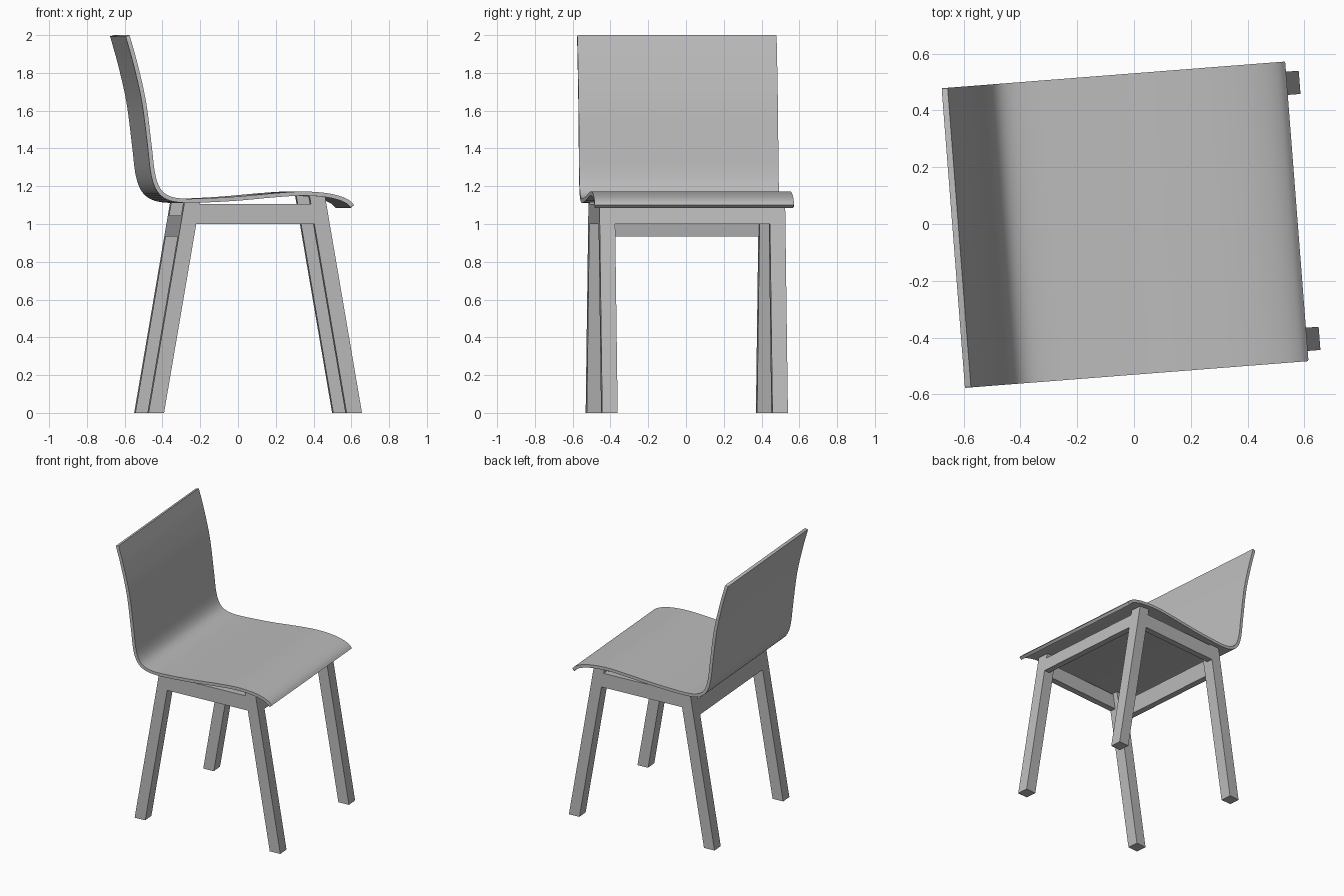
import bpy, bmesh, math
from mathutils import Vector

cube = bpy.data.objects.get("Cube")
if cube:
    bpy.data.objects.remove(cube, do_unlink=True)

TURN = math.radians(4.45)   # the whole chair is turned slightly about z
LEAN = 0.171                # leg slope, x per unit of height
HALF = 0.041                # half thickness of a leg
LEG_Y = 0.452               # leg centre line
OUT_Y = LEG_Y + HALF        # outer side face
RAIL = 0.045                # rail thickness

grey = bpy.data.materials.new("plain grey")
grey.use_nodes = True
colour = (0.5, 0.5, 0.5, 1)
grey.diffuse_color = colour
grey.node_tree.nodes["Principled BSDF"].inputs["Base Color"].default_value = colour


def add_object(name, bm):
    bmesh.ops.recalc_face_normals(bm, faces=bm.faces)
    mesh = bpy.data.meshes.new(name)
    bm.to_mesh(mesh)
    bm.free()
    mesh.materials.append(grey)
    obj = bpy.data.objects.new(name, mesh)
    obj.rotation_euler.z = TURN
    bpy.context.collection.objects.link(obj)
    return obj


def bar(name, x_low, x_high, y0, y1, z0, z1):
    """Leaning bar; x_low and x_high give the two x limits at any height."""
    bm = bmesh.new()
    rings = []
    for z in (z0, z1):
        a, b = x_low(z), x_high(z)
        rings.append([bm.verts.new((x, y, z))
                      for x, y in ((a, y0), (b, y0), (b, y1), (a, y1))])
    low, high = rings
    bm.faces.new(low)
    bm.faces.new(high)
    for i in range(4):
        j = (i + 1) % 4
        bm.faces.new((low[i], low[j], high[j], high[i]))
    return add_object(name, bm)


def front_x(offset):
    return lambda z: 0.579 - LEAN * z + offset


def back_x(offset):
    return lambda z: -0.472 + LEAN * z + offset


# Legs and side rails
for side, s in (("left", 1), ("right", -1)):
    y0, y1 = s * LEG_Y - HALF, s * LEG_Y + HALF
    bar(f"front_leg_{side}", front_x(-HALF), front_x(HALF), y0, y1, 0, 1.152)
    bar(f"back_leg_{side}", back_x(-HALF), back_x(HALF), y0, y1, 0, 1.118)
    ry = sorted((s * OUT_Y, s * (OUT_Y - RAIL)))
    bar(f"side_rail_{side}", back_x(HALF), front_x(-HALF), *ry, 1.0, 1.105)

# Cross rails between the legs
inner = LEG_Y - HALF
bar("front_rail", front_x(HALF - RAIL), front_x(HALF), -inner, inner, 1.0, 1.105)
bar("back_rail", back_x(-HALF), back_x(RAIL - HALF), -inner, inner, 0.935, 1.045)

# Bent seat shell: upper surface profile from backrest top to front lip
profile = [Vector(p) for p in (
    (-0.617, 2.0), (-0.575, 1.85), (-0.53, 1.65), (-0.50, 1.42),
    (-0.482, 1.27), (-0.455, 1.19), (-0.41, 1.15), (-0.34, 1.135),
    (-0.24, 1.135), (-0.05, 1.145), (0.15, 1.163), (0.3, 1.172),
    (0.42, 1.165), (0.5, 1.148), (0.55, 1.125), (0.575, 1.1))]


def smooth_path(pts, steps):
    """Catmull-Rom curve through the points."""
    ext = [2 * pts[0] - pts[1]] + pts + [2 * pts[-1] - pts[-2]]
    path = []
    for a, b, c, d in zip(ext, ext[1:], ext[2:], ext[3:]):
        for i in range(steps):
            t = i / steps
            path.append(0.5 * (2 * b + (c - a) * t
                               + (2 * a - 5 * b + 4 * c - d) * t ** 2
                               + (3 * b - a - 3 * c + d) * t ** 3))
    return path + [pts[-1]]


bm = bmesh.new()
rows = [[bm.verts.new((p.x, y, p.y)) for y in (-0.529, 0.529)]
        for p in smooth_path(profile, 4)]
for (a, b), (c, d) in zip(rows, rows[1:]):
    bm.faces.new((a, c, d, b))
bmesh.ops.bevel(bm, geom=rows[0] + rows[-1], offset=0.006, segments=2,
                affect='VERTICES', profile=0.5)
seat = add_object("seat_shell", bm)

# Upper side must face up so that the thickness grows downwards
if sum(f.normal.z * f.area for f in seat.data.polygons) < 0:
    seat.data.flip_normals()
solid = seat.modifiers.new("thickness", 'SOLIDIFY')
solid.thickness = 0.022
solid.offset = -1

bpy.ops.object.select_all(action='DESELECT')
seat.select_set(True)
bpy.context.view_layer.objects.active = seat
bpy.ops.object.modifier_apply(modifier="thickness")
bpy.ops.object.shade_smooth_by_angle(angle=math.radians(35))
